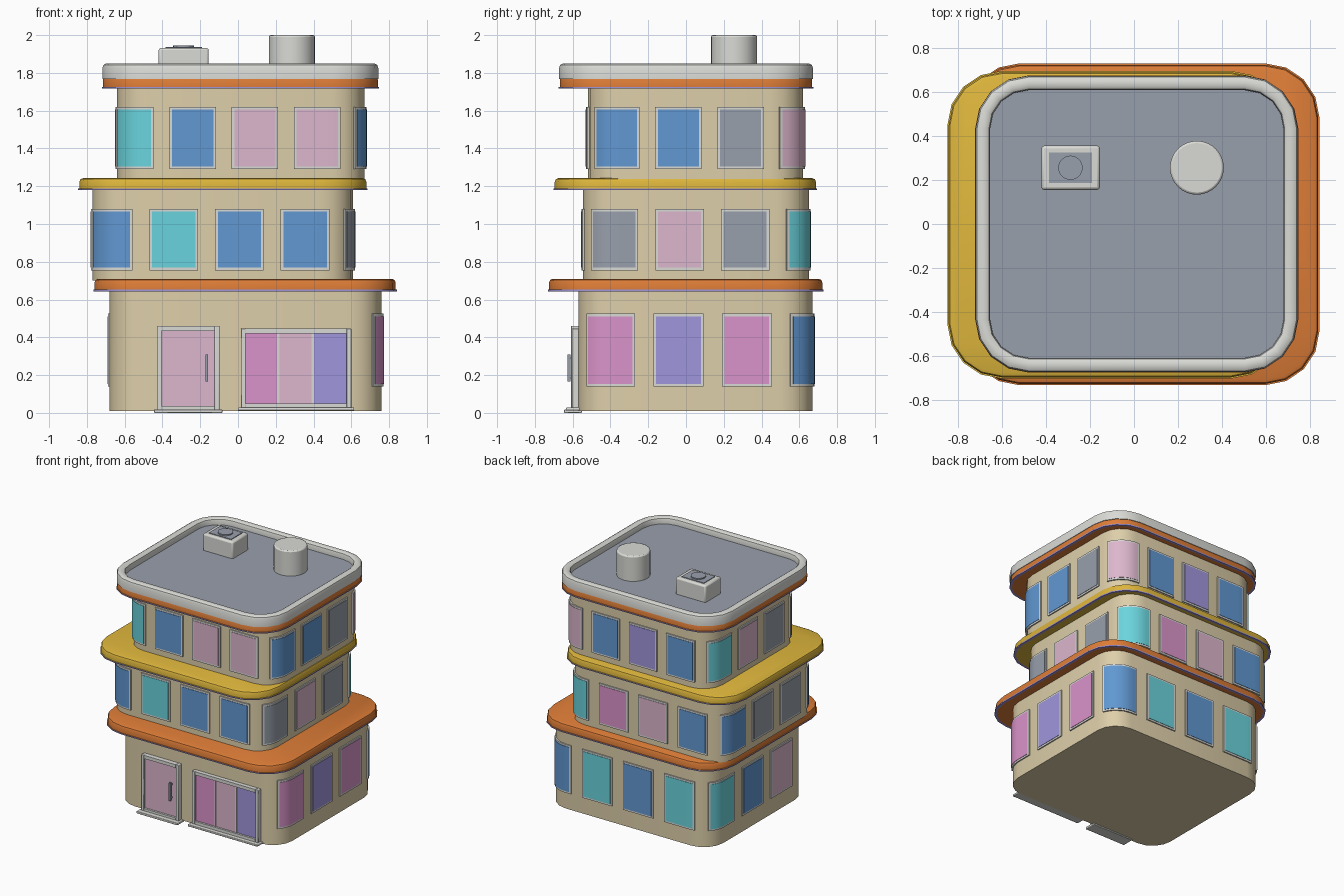
import bpy, bmesh, math
from mathutils import Vector

if "Cube" in bpy.data.objects:
    bpy.data.objects.remove(bpy.data.objects["Cube"])


def linear(c):
    c /= 255
    return c / 12.92 if c <= 0.04045 else ((c + 0.055) / 1.055) ** 2.4


COLOURS = {
    "beige": (222, 207, 170), "orange": (222, 125, 55), "yellow": (222, 182, 60),
    "off_white": (218, 218, 214), "grey": (153, 160, 172), "blue": (97, 152, 210),
    "teal": (106, 212, 221), "pink": (221, 182, 205), "purple": (160, 150, 220),
    "magenta": (219, 148, 203),
}
MATS = {}
for key, rgb in COLOURS.items():
    MATS[key] = bpy.data.materials.new(key)
    MATS[key].diffuse_color = (*[linear(c) for c in rgb], 1)


def finish(name, bm, colours):
    bmesh.ops.recalc_face_normals(bm, faces=bm.faces)
    mesh = bpy.data.meshes.new(name)
    bm.to_mesh(mesh)
    bm.free()
    for c in colours:
        mesh.materials.append(MATS[c])
    obj = bpy.data.objects.new(name, mesh)
    bpy.context.collection.objects.link(obj)
    return obj


def bevel(obj, width, segments=2):
    m = obj.modifiers.new("soft_edges", "BEVEL")
    m.width, m.segments = width, segments
    m.limit_method = 'ANGLE'


def box(name, x0, x1, y0, y1, z0, z1, colour, soft=0):
    bm = bmesh.new()
    bmesh.ops.create_cube(bm, size=1)
    for v in bm.verts:
        v.co = ((x0 + x1) / 2 + v.co.x * (x1 - x0), (y0 + y1) / 2 + v.co.y * (y1 - y0),
                (z0 + z1) / 2 + v.co.z * (z1 - z0))
    obj = finish(name, bm, [colour])
    if soft:
        bevel(obj, soft)
    return obj


def cylinder(name, x, y, r, z0, z1, colour, soft=0, sides=32):
    bm = bmesh.new()
    bmesh.ops.create_cone(bm, cap_ends=True, segments=sides, radius1=r, radius2=r, depth=z1 - z0)
    bmesh.ops.translate(bm, verts=bm.verts, vec=(x, y, (z0 + z1) / 2))
    obj = finish(name, bm, [colour])
    if soft:
        bevel(obj, soft)
    return obj


def rounded_rect(rect, r, inset, steps=4):
    x0, x1, y0, y1 = rect
    pts = []
    for k, (cx, cy) in enumerate([(x1 - r, y1 - r), (x0 + r, y1 - r), (x0 + r, y0 + r), (x1 - r, y0 + r)]):
        for i in range(steps + 1):
            a = math.pi / 2 * (k + i / steps)
            pts.append((cx + (r - inset) * math.cos(a), cy + (r - inset) * math.sin(a)))
    return pts


def loft(name, rect, r, sections, colours, bottom=0, top=0):
    """Stack rounded rectangles; each section is (inset, z, colour index of the band above)."""
    bm = bmesh.new()
    rings = [[bm.verts.new((x, y, z)) for x, y in rounded_rect(rect, r, inset)]
             for inset, z, _ in sections]
    for low, high, sec in zip(rings, rings[1:], sections):
        for i in range(len(low)):
            j = (i + 1) % len(low)
            bm.faces.new((low[i], low[j], high[j], high[i])).material_index = sec[2]
    bm.faces.new(rings[0][::-1]).material_index = bottom
    bm.faces.new(rings[-1]).material_index = top
    return finish(name, bm, colours)


def along(rect, r, s):
    """Point and outward normal at distance s along a rounded outline."""
    x0, x1, y0, y1 = rect
    arc = math.pi * r / 2
    s %= 2 * (x1 - x0 + y1 - y0) - 8 * r + 4 * arc
    p, a = Vector((x0 + r, y0)), 0.0
    for k in range(4):
        length = (x1 - x0 if k % 2 == 0 else y1 - y0) - 2 * r
        t, n = Vector((math.cos(a), math.sin(a))), Vector((math.sin(a), -math.cos(a)))
        if s <= length:
            return p + t * s, n
        s -= length
        centre = p + t * length - n * r
        if s <= arc:
            b = a + s / r
            n = Vector((math.sin(b), -math.cos(b)))
            return centre + n * r, n
        s -= arc
        p, a = centre + t * r, a + math.pi / 2
    return p, n


def bent_plate(bm, rect, r, s0, s1, z0, z1, depth, index, cols=8):
    """Thin plate that follows the wall around corners."""
    rows = []
    for i in range(cols + 1):
        p, n = along(rect, r, s0 + (s1 - s0) * i / cols)
        inner, outer = p - n * 0.006, p + n * depth
        rows.append([bm.verts.new((q.x, q.y, z)) for q, z in
                     ((inner, z0), (outer, z0), (outer, z1), (inner, z1))])
    faces = [bm.faces.new(rows[0]), bm.faces.new(rows[-1][::-1])]
    for a, b in zip(rows, rows[1:]):
        faces += [bm.faces.new((a[k], b[k], b[(k + 1) % 4], a[(k + 1) % 4])) for k in range(4)]
    for f in faces:
        f.material_index = index


GLASS = {"B": "blue", "T": "teal", "P": "pink", "U": "purple", "M": "magenta", "G": "grey"}


def windows(name, rect, r, start, width, z0, z1, code):
    x0, x1, y0, y1 = rect
    step = (2 * (x1 - x0 + y1 - y0) - (8 - 2 * math.pi) * r) / len(code)
    colours = ["off_white"] + [GLASS[c] for c in sorted(set(code) - {"-"})]
    bm = bmesh.new()
    for i, c in enumerate(code):
        if c == "-":
            continue
        s, h, e = start + i * step, width / 2, 0.014
        bent_plate(bm, rect, r, s - h, s + h, z0, z1, 0.009, 0)
        bent_plate(bm, rect, r, s - h + e, s + h - e, z0 + e, z1 - e, 0.012, colours.index(GLASS[c]))
    finish(name, bm, colours)


# Storeys: walls and evenly spaced windows, 14 places per storey
R = 0.17
STOREYS = [
    ("ground", (-0.68, 0.76, -0.57, 0.67), 0.01, 0.66, 0.279, 0.265, 0.14, 0.525, "---MUMBTBTTBP-"),
    ("middle", (-0.77, 0.61, -0.545, 0.65), 0.70, 1.20, 0.26, 0.256, 0.755, 1.08, "TBBGPGTMPBBGGB"),
    ("upper", (-0.64, 0.67, -0.52, 0.62), 1.23, 1.74, 0.23, 0.246, 1.29, 1.62, "BPPBBGPBUBTPGT"),
]
for label, rect, z0, z1, start, width, w0, w1, code in STOREYS:
    loft(label + "_walls", rect, R, [(0, z0, 0), (0, z1, 0)], ["beige"])
    windows(label + "_windows", rect, R, start, width, w0, w1, code)


# Overhanging slabs with a thin trim around the lower edge
def slab(name, rect, z0, z1, colour):
    loft(name, rect, 0.24,
         [(0.012, z0, 1), (-0.006, z0, 1), (-0.006, z0 + 0.009, 0), (0, z0 + 0.009, 0),
          (0, z1 - 0.02, 0), (0.006, z1 - 0.006, 0), (0.02, z1, 0)], [colour, "purple"])


slab("lower_slab", (-0.76, 0.835, -0.725, 0.722), 0.643, 0.71, "orange")
slab("middle_slab", (-0.84, 0.68, -0.695, 0.688), 1.18, 1.243, "yellow")
slab("roof_slab", (-0.715, 0.74, -0.668, 0.668), 1.717, 1.785, "orange")

# Roof parapet with a sunken deck
loft("roof_parapet", (-0.718, 0.743, -0.672, 0.672), 0.24,
     [(0, 1.768, 0), (0, 1.825, 0), (0.006, 1.842, 0), (0.02, 1.85, 0), (0.048, 1.85, 0),
      (0.06, 1.842, 0), (0.065, 1.825, 0), (0.065, 1.80, 0)], ["off_white", "grey"], top=1)

# Roof equipment
cylinder("water_tank", 0.285, 0.255, 0.122, 1.79, 2.0, "off_white", 0.01)
box("vent_box", -0.42, -0.155, 0.155, 0.355, 1.79, 1.932, "off_white", 0.012)
box("vent_panel", -0.385, -0.19, 0.185, 0.325, 1.925, 1.937, "grey")
cylinder("vent_fan", -0.288, 0.255, 0.055, 1.93, 1.946, "grey", 0, 24)


# Frame made of four bars
def frame(name, x0, x1, z0, z1, y0, y1, bar):
    box(name + "_left", x0, x0 + bar, y0, y1, z0, z1, "off_white", 0.004)
    box(name + "_right", x1 - bar, x1, y0, y1, z0, z1, "off_white", 0.004)
    box(name + "_top", x0 + bar, x1 - bar, y0, y1, z1 - bar, z1, "off_white")
    box(name + "_bottom", x0 + bar, x1 - bar, y0, y1, z0, z0 + bar, "off_white")


# Entrance door
frame("door_frame", -0.43, -0.098, 0.01, 0.46, -0.608, -0.56, 0.026)
box("door_panel", -0.406, -0.122, -0.592, -0.56, 0.03, 0.44, "pink")
box("door_handle", -0.172, -0.160, -0.628, -0.612, 0.165, 0.31, "grey")
for z in (0.18, 0.285):
    box("handle_mount", -0.170, -0.162, -0.614, -0.59, z, z + 0.01, "grey")
box("door_step", -0.445, -0.083, -0.645, -0.55, 0.0, 0.018, "off_white", 0.004)

# Shop window
frame("shop_frame", 0.015, 0.60, 0.025, 0.447, -0.603, -0.56, 0.026)
for x0, x1, c in ((0.04, 0.213, "magenta"), (0.213, 0.396, "pink"), (0.396, 0.576, "purple")):
    box("shop_pane", x0, x1, -0.588, -0.56, 0.045, 0.425, c)
for x in (0.213, 0.396):
    box("shop_mullion", x - 0.006, x + 0.006, -0.594, -0.56, 0.045, 0.425, "off_white")
box("shop_sill", 0.0, 0.615, -0.635, -0.55, 0.012, 0.028, "off_white", 0.004)

# Smooth rounded surfaces, keep edges sharp
for o in bpy.data.objects:
    o.select_set(True)
    bpy.context.view_layer.objects.active = o
bpy.ops.object.shade_smooth_by_angle(angle=math.radians(35))

for m in bpy.data.materials:
    if m.users and not m.is_grease_pencil:
        m.use_nodes = True
        m.node_tree.nodes["Principled BSDF"].inputs["Base Color"].default_value = m.diffuse_color
